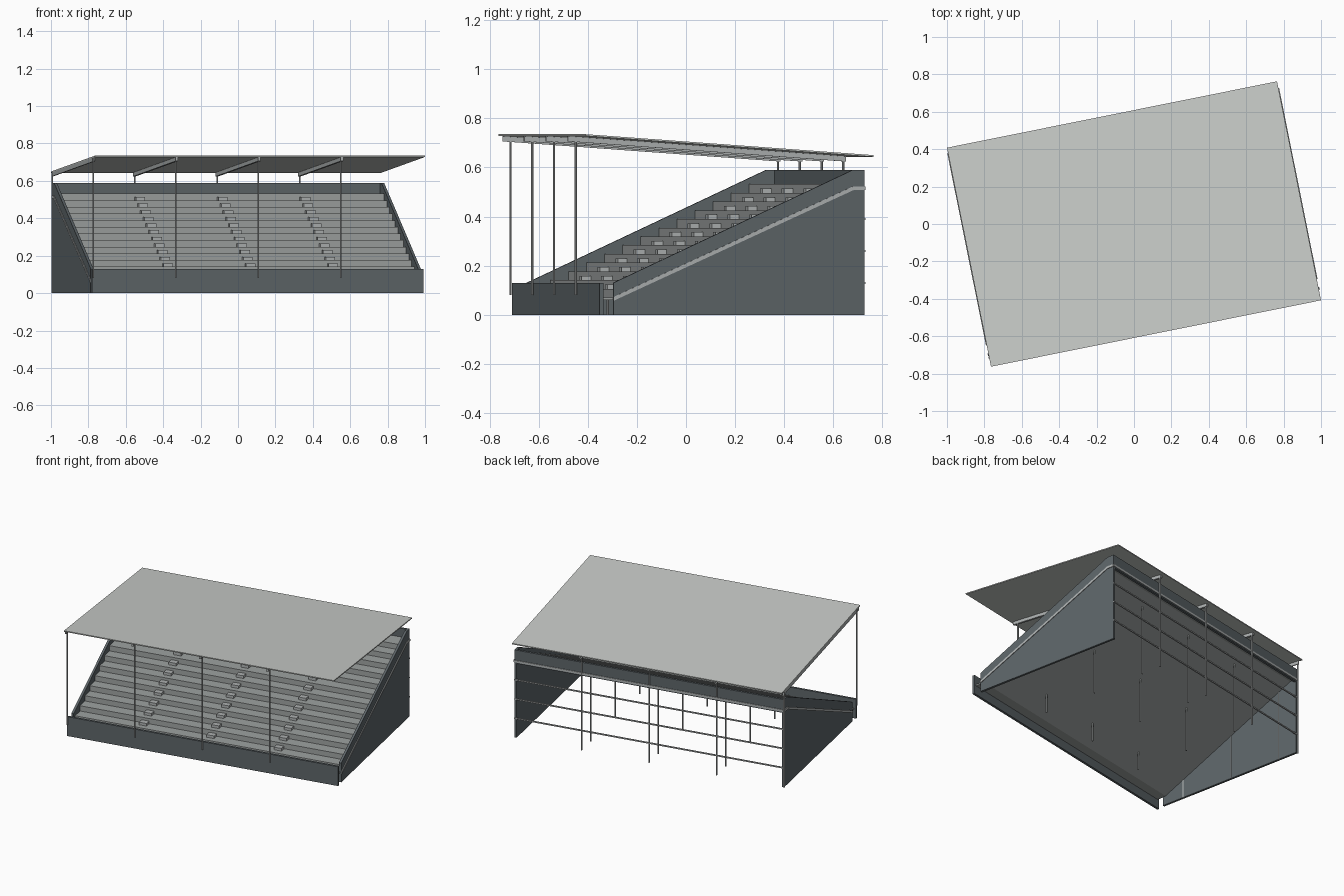
import bpy, bmesh, math
from mathutils import Matrix

cube = bpy.data.objects.get("Cube")
if cube:
    bpy.data.objects.remove(cube, do_unlink=True)

TURN = Matrix.Rotation(math.radians(11.37), 4, 'Z')


def material(name, rgb):
    m = bpy.data.materials.new(name)
    m.use_nodes = True
    m.diffuse_color = (*rgb, 1)
    m.node_tree.nodes["Principled BSDF"].inputs["Base Color"].default_value = (*rgb, 1)
    return m


WALL = material("slate wall", (0.11, 0.13, 0.14))
TIER = material("concrete grey", (0.34, 0.36, 0.355))
METAL = material("light metal", (0.42, 0.44, 0.44))
ROOF = material("roof grey", (0.58, 0.6, 0.58))


def finish(bm, name, mat):
    bmesh.ops.recalc_face_normals(bm, faces=bm.faces)
    bm.transform(TURN)
    mesh = bpy.data.meshes.new(name)
    bm.to_mesh(mesh)
    bm.free()
    mesh.materials.append(mat)
    obj = bpy.data.objects.new(name, mesh)
    bpy.context.collection.objects.link(obj)
    return obj


def add_prism(bm, profile, x0, x1):
    """Extrude a (y, z) outline from x0 to x1."""
    face = bm.faces.new([bm.verts.new((x0, y, z)) for y, z in profile])
    ext = bmesh.ops.extrude_face_region(bm, geom=[face])["geom"]
    verts = [g for g in ext if isinstance(g, bmesh.types.BMVert)]
    bmesh.ops.translate(bm, verts=verts, vec=(x1 - x0, 0, 0))


def prism(name, profile, x0, x1, mat):
    bm = bmesh.new()
    add_prism(bm, profile, x0, x1)
    return finish(bm, name, mat)


def rect(y0, y1, z0, z1):
    return [(y0, z0), (y1, z0), (y1, z1), (y0, z1)]


def pole(name, x, y, z0, z1):
    bm = bmesh.new()
    bmesh.ops.create_cone(bm, cap_ends=True, segments=8, radius1=0.005, radius2=0.005,
                          depth=z1 - z0, matrix=Matrix.Translation((x, y, (z0 + z1) / 2)))
    return finish(bm, name, METAL)


HALF = 0.9
BACK = 0.56
BAYS = [-0.9, -0.45, 0, 0.45]
STEPS = 13
START, FLOOR = -0.46, 0.07
RUN, RISE = 0.075, 0.0355

# Stepped seating deck with a sloping underside
stairs = [(-0.535, FLOOR)]
for i in range(STEPS):
    y = START + i * RUN
    stairs += [(y, FLOOR + i * RISE), (y, FLOOR + (i + 1) * RISE)]
top = FLOOR + STEPS * RISE
stairs += [(BACK - 0.01, top), (BACK - 0.01, 0.515), (0.515, 0.515),
           (START, FLOOR - 0.01), (-0.535, FLOOR - 0.01)]
prism("seating_tiers", stairs, -HALF + 0.01, HALF - 0.01, TIER)

# Aisle half steps
for n, x in enumerate(BAYS[1:]):
    bm = bmesh.new()
    for i in range(STEPS):
        y, z = START + i * RUN, FLOOR + i * RISE
        add_prism(bm, rect(y - RUN / 2, y + 0.001, z - 0.002, z + RISE / 2), x - 0.025, x + 0.025)
    finish(bm, f"aisle_steps_{n + 1}", METAL)

# Front and back parapets
prism("front_wall", rect(-0.54, -0.525, 0, 0.13), -HALF - 0.004, HALF + 0.004, WALL)
prism("back_parapet", rect(BACK - 0.015, BACK, 0.5, 0.59), -HALF, HALF, WALL)
prism("back_stripe", rect(BACK - 0.001, BACK + 0.004, 0.508, 0.522), -HALF, HALF, METAL)

# Side walls with a raised stripe
side = [(-0.482, 0), (BACK, 0), (BACK, 0.59), (0.513, 0.59), (-0.482, 0.13)]
line = [(-0.482, 0.065), (0.513, 0.515), (BACK, 0.515)]
stripe = [(y, z + 0.008) for y, z in line] + [(y, z - 0.008) for y, z in reversed(line)]
for label, s in (("left", 1), ("right", -1)):
    prism(f"{label}_side_wall", side, s * (HALF - 0.015), s * HALF, WALL)
    prism(f"{label}_side_stripe", stripe, s * (HALF - 0.001), s * (HALF + 0.004), METAL)

# Horizontal rails across the open back
for n in range(3):
    z = 0.13 * (n + 1)
    prism(f"back_rail_{n + 1}", rect(BACK - 0.004, BACK + 0.004, z - 0.004, z + 0.004),
          -HALF, HALF, METAL)


# Sloping roof sheet
def roof_z(y):
    return 0.735 - 0.0712 * (y + 0.597)


EDGE = 0.597
prism("roof", [(-EDGE, roof_z(-EDGE)), (EDGE, roof_z(EDGE)),
               (EDGE, roof_z(EDGE) - 0.007), (-EDGE, roof_z(-EDGE) - 0.007)], -HALF, HALF, ROOF)

# Roof beams, posts and the columns under the deck
for n, x in enumerate(BAYS):
    b0, b1 = -0.582, 0.572
    prism(f"roof_beam_{n + 1}", [(b0, roof_z(b0) - 0.006), (b1, roof_z(b1) - 0.006),
                                 (b1, roof_z(b1) - 0.028), (b0, roof_z(b0) - 0.028)],
          x - 0.007 if n else x, x + 0.007, METAL)
    pole(f"front_post_{n + 1}", x, -0.548, 0.08, roof_z(-0.548) - 0.01)
    pole(f"back_post_{n + 1}", x, 0.563, 0, roof_z(0.563) - 0.01)
    for m, y in enumerate((-0.325, 0.05, 0.425)):
        deck = FLOOR - 0.005 + (y - START) * 0.467
        pole(f"deck_column_{n + 1}_{m + 1}", x + (0 if n else 0.012), y, 0, deck)
